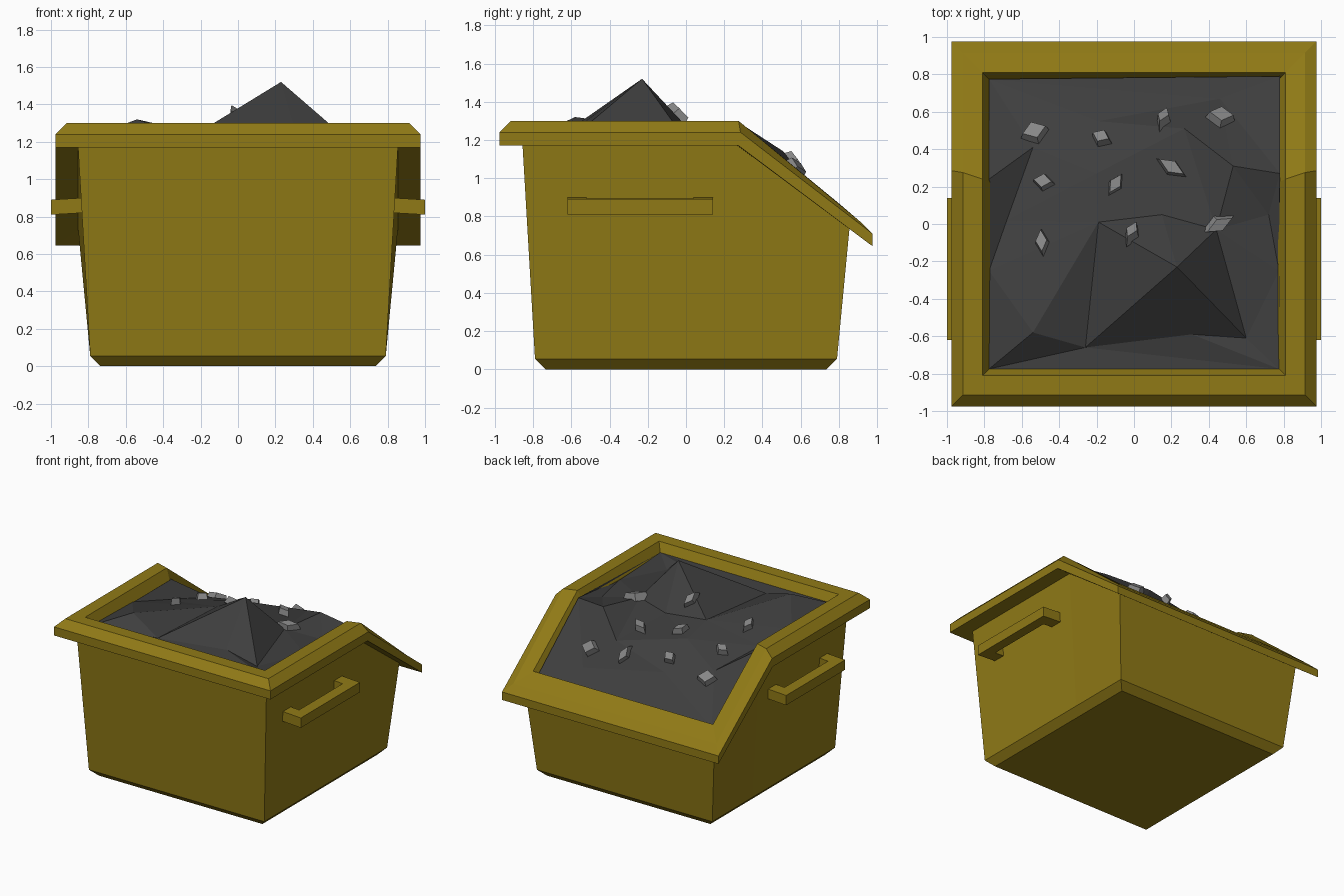
import bpy, bmesh, math
from mathutils import Vector, Matrix
from mathutils.geometry import delaunay_2d_cdt
from mathutils.bvhtree import BVHTree

if "Cube" in bpy.data.objects:
    bpy.data.objects.remove(bpy.data.objects["Cube"])


def material(name, rgb):
    m = bpy.data.materials.new(name)
    m.diffuse_color = (*rgb, 1)
    m.use_nodes = True
    m.node_tree.nodes["Principled BSDF"].inputs["Base Color"].default_value = m.diffuse_color
    return m


YELLOW = material("yellow_paint", (0.28, 0.195, 0.008))
DARK = material("dark_rubble", (0.048, 0.048, 0.048))
GREY = material("grey_stone", (0.24, 0.24, 0.24))


def finish(name, bm, mat, recalc=True):
    if recalc:
        bmesh.ops.recalc_face_normals(bm, faces=bm.faces)
    me = bpy.data.meshes.new(name)
    bm.to_mesh(me)
    bm.free()
    me.materials.append(mat)
    ob = bpy.data.objects.new(name, me)
    bpy.context.collection.objects.link(ob)
    return ob


def ring(bm, h, z, bend, z_back):
    """Square loop of half width h that dips to z_back behind the bend."""
    pts = [(-h, -h, z), (h, -h, z), (h, bend, z),
           (h, h, z_back), (-h, h, z_back), (-h, bend, z)]
    return [bm.verts.new(p) for p in pts]


def shell(name, rings, closed=False, cap=False):
    bm = bmesh.new()
    loops = [ring(bm, *r) for r in rings]
    pairs = list(zip(loops, loops[1:]))
    if closed:
        pairs.append((loops[-1], loops[0]))
    for a, b in pairs:
        for i in range(6):
            j = (i + 1) % 6
            bm.faces.new((a[i], a[j], b[j], b[i]))
    if cap:
        bm.faces.new(loops[0])
    return finish(name, bm, YELLOW)


# Tapered tub with a chamfered base
shell("tub", [(0.735, 0, 0.27, 0), (0.79, 0.055, 0.27, 0.055),
              (0.855, 1.17, 0.27, 0.735)], cap=True)

# Chamfered rim that slopes down at the back
shell("rim", [(0.855, 1.17, 0.27, 0.735), (0.975, 1.17, 0.275, 0.645),
              (0.975, 1.24, 0.285, 0.71), (0.915, 1.30, 0.275, 0.77),
              (0.81, 1.30, 0.24, 0.86), (0.77, 1.22, 0.22, 0.78),
              (0.77, 1.05, 0.20, 0.62)], closed=True)

# Side handles: C-shaped outline, thickened and tilted with the wall
for side, name in ((1, "handle_right"), (-1, "handle_left")):
    bm = bmesh.new()
    outline = [(0.82, -0.62), (1.0, -0.62), (1.0, 0.14), (0.82, 0.14),
               (0.82, 0.04), (0.915, 0.04), (0.915, -0.52), (0.82, -0.52)]
    layers = [[bm.verts.new((side * x, y, z + (1.0 - x) * 0.06)) for x, y in outline]
              for z in (0.81, 0.89)]
    bm.faces.new(layers[0])
    bm.faces.new(layers[1])
    for i in range(8):
        j = (i + 1) % 8
        bm.faces.new((layers[0][i], layers[0][j], layers[1][j], layers[1][i]))
    finish(name, bm, YELLOW)

# Faceted rubble heap
heap = [(0.23, -0.23, 1.52), (0.44, -0.03, 1.24), (0.60, -0.61, 1.20),
        (-0.26, -0.66, 1.22), (-0.19, 0.01, 1.24), (0.53, 0.31, 1.27),
        (0.27, 0.51, 1.14), (0.78, 0.27, 1.26), (0.72, 0.05, 1.20),
        (-0.19, 0.55, 1.02), (-0.54, 0.41, 1.07), (-0.68, 0.02, 1.16),
        (-0.20, 0.27, 1.19), (-0.775, 0.24, 1.22), (-0.54, -0.58, 1.32),
        (0.31, -0.59, 1.25), (0.46, 0.67, 0.93), (0.15, 0.05, 1.22),
        (-0.775, -0.775, 1.23), (0.775, -0.775, 1.23), (0.78, 0.79, 0.83),
        (-0.775, 0.775, 0.81), (-0.775, -0.25, 1.22), (0.775, -0.25, 1.21)]
ridges = [(0, 1), (0, 2), (0, 3), (0, 4), (1, 2), (3, 4), (5, 6), (1, 6),
          (1, 5), (5, 7), (10, 11), (16, 20), (9, 10), (11, 12)]
co, _, tris, origin, _, _ = delaunay_2d_cdt(
    [Vector(p[:2]) for p in heap], ridges, [], 0, 1e-5)
bm = bmesh.new()
vs = [bm.verts.new((c.x, c.y, heap[o[0]][2] if o else 1.2))
      for c, o in zip(co, origin)]
for t in tris:
    f = bm.faces.new([vs[i] for i in t])
    f.normal_update()
    if f.normal.z < 0:
        f.normal_flip()
bm.normal_update()
tree = BVHTree.FromBMesh(bm)
finish("rubble_heap", bm, DARK, recalc=False)

# Loose stones lying on the heap: x, y, length, width, angle
stones = [(-0.53, 0.48, 0.17, 0.14, 10), (-0.17, 0.45, 0.13, 0.10, -45),
          (0.16, 0.55, 0.17, 0.08, 70), (0.46, 0.56, 0.17, 0.14, 10),
          (-0.48, 0.22, 0.13, 0.10, -45), (-0.10, 0.21, 0.15, 0.08, 65),
          (0.20, 0.30, 0.20, 0.09, -25), (0.45, 0.0, 0.20, 0.09, -25),
          (-0.49, -0.10, 0.16, 0.08, 65), (-0.01, -0.06, 0.16, 0.08, 65)]
bm = bmesh.new()
for x, y, length, width, angle in stones:
    hit, normal, _, _ = tree.ray_cast(Vector((x, y, 3)), Vector((0, 0, -1)))
    tilt = normal.to_track_quat('Z', 'Y').to_matrix().to_4x4()
    m = (Matrix.Translation(hit + normal * 0.015) @ tilt
         @ Matrix.Rotation(math.radians(angle), 4, 'Z')
         @ Matrix.Diagonal((length, width, 0.06, 1)))
    bmesh.ops.create_cone(bm, cap_ends=True, segments=4, radius1=0.5,
                          radius2=0.38, depth=1, matrix=m)
finish("loose_stones", bm, GREY)
